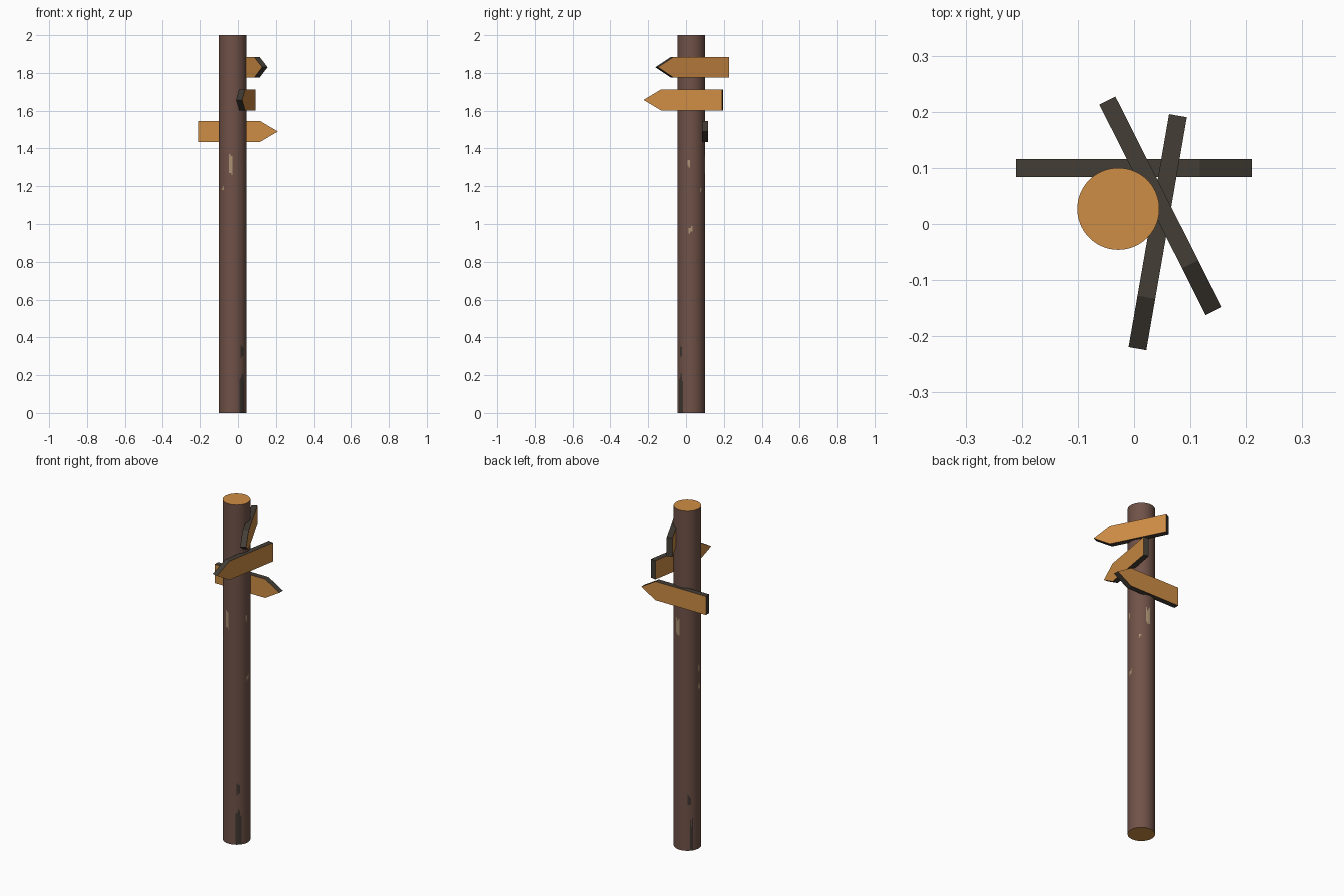
import bpy, bmesh, math, random
from mathutils import Vector

if "Cube" in bpy.data.objects:
    bpy.data.objects.remove(bpy.data.objects["Cube"])

random.seed(4)


def material(name, rgb):
    m = bpy.data.materials.new(name)
    lin = [c / 255 / 12.92 if c < 11 else ((c / 255 + 0.055) / 1.055) ** 2.4 for c in rgb]
    m.diffuse_color = (*lin, 1)
    m.use_nodes = True
    m.node_tree.nodes["Principled BSDF"].inputs["Base Color"].default_value = m.diffuse_color
    return m


BARK = material("brown_bark", (112, 82, 72))
WOOD = material("cut_wood", (207, 141, 69))
EDGE = material("dark_edge", (68, 62, 54))
CHIP = material("pale_chip", (170, 146, 114))
STAIN = material("dark_stain", (64, 56, 50))


def make_object(name, bm, mats):
    me = bpy.data.meshes.new(name)
    bm.to_mesh(me)
    bm.free()
    for m in mats:
        me.materials.append(m)
    ob = bpy.data.objects.new(name, me)
    bpy.context.collection.objects.link(ob)
    return ob


# Post: round column split finely so worn spots can be coloured by face
CX, CY, R, SEG, ROWS = -0.028, 0.027, 0.073, 72, 200
# worn spots: start angle, end angle (degrees), low z, high z, slot
SPOTS = [(-105, -90, 1.26, 1.37, 2), (-140, -130, 1.17, 1.20, 2),
         (-15, -5, 1.30, 1.34, 2), (-10, 5, 0.95, 0.99, 2),
         (40, 50, 1.17, 1.20, 2), (70, 90, 1.24, 1.36, 2),
         (175, 185, 1.03, 1.09, 2), (175, 190, 0.92, 0.98, 2),
         (-60, -35, 0.0, 0.22, 3), (-55, -40, 0.29, 0.36, 3),
         (135, 150, 0.0, 0.20, 3), (125, 140, 0.26, 0.33, 3)]
bm = bmesh.new()
rings = []
for j in range(ROWS + 1):
    rings.append([bm.verts.new((CX + R * math.cos(2 * math.pi * i / SEG),
                                CY + R * math.sin(2 * math.pi * i / SEG),
                                2 * j / ROWS)) for i in range(SEG)])
slots = {}
for a0, a1, z0, z1, slot in SPOTS:
    for a in range(a0, a1, 360 // SEG):
        col = (a % 360) // (360 // SEG)
        trim = (z1 - z0) * 0.3
        low = z0 + (random.random() * trim if z0 > 0 else 0)
        high = z1 - random.random() * trim
        for j in range(round(low * 100), round(high * 100)):
            slots[col, j] = slot
for j in range(ROWS):
    for i in range(SEG):
        k = (i + 1) % SEG
        f = bm.faces.new((rings[j][i], rings[j][k], rings[j + 1][k], rings[j + 1][i]))
        f.smooth = True
        f.material_index = slots.get((i, j), 0)
for ring in (rings[0][::-1], rings[-1]):
    f = bm.faces.new(ring)
    f.material_index = 1
bm.normal_update()
for e in bm.edges:
    if len(e.link_faces) == 2 and e.calc_face_angle() > 0.6:
        e.smooth = False
make_object("post", bm, [BARK, WOOD, CHIP, STAIN])


# Signs: arrow-shaped boards with wood faces and dark edges
def arrow_board(name, tail, tip, z, half=0.055, thick=0.032, head=0.093):
    tail, tip = Vector((*tail, z)), Vector((*tip, z))
    d = (tip - tail).normalized()
    n = Vector((-d.y, d.x, 0))
    up = Vector((0, 0, half))
    neck = tip - d * head
    outline = [tail - up, neck - up, tip, neck + up, tail + up]
    bm = bmesh.new()
    a = [bm.verts.new(p - n * thick / 2) for p in outline]
    b = [bm.verts.new(p + n * thick / 2) for p in outline]
    bm.faces.new(a)
    bm.faces.new(b[::-1])
    for i in range(5):
        k = (i + 1) % 5
        bm.faces.new((a[i], b[i], b[k], a[k])).material_index = 1
    bmesh.ops.recalc_face_normals(bm, faces=bm.faces)
    make_object(name, bm, [WOOD, EDGE])


arrow_board("lower_sign", (-0.21, 0.1), (0.21, 0.1), 1.49)
arrow_board("middle_sign", (0.078, 0.193), (0.006, -0.222), 1.657)
arrow_board("upper_sign", (-0.0475, 0.22), (0.1415, -0.155), 1.83)
